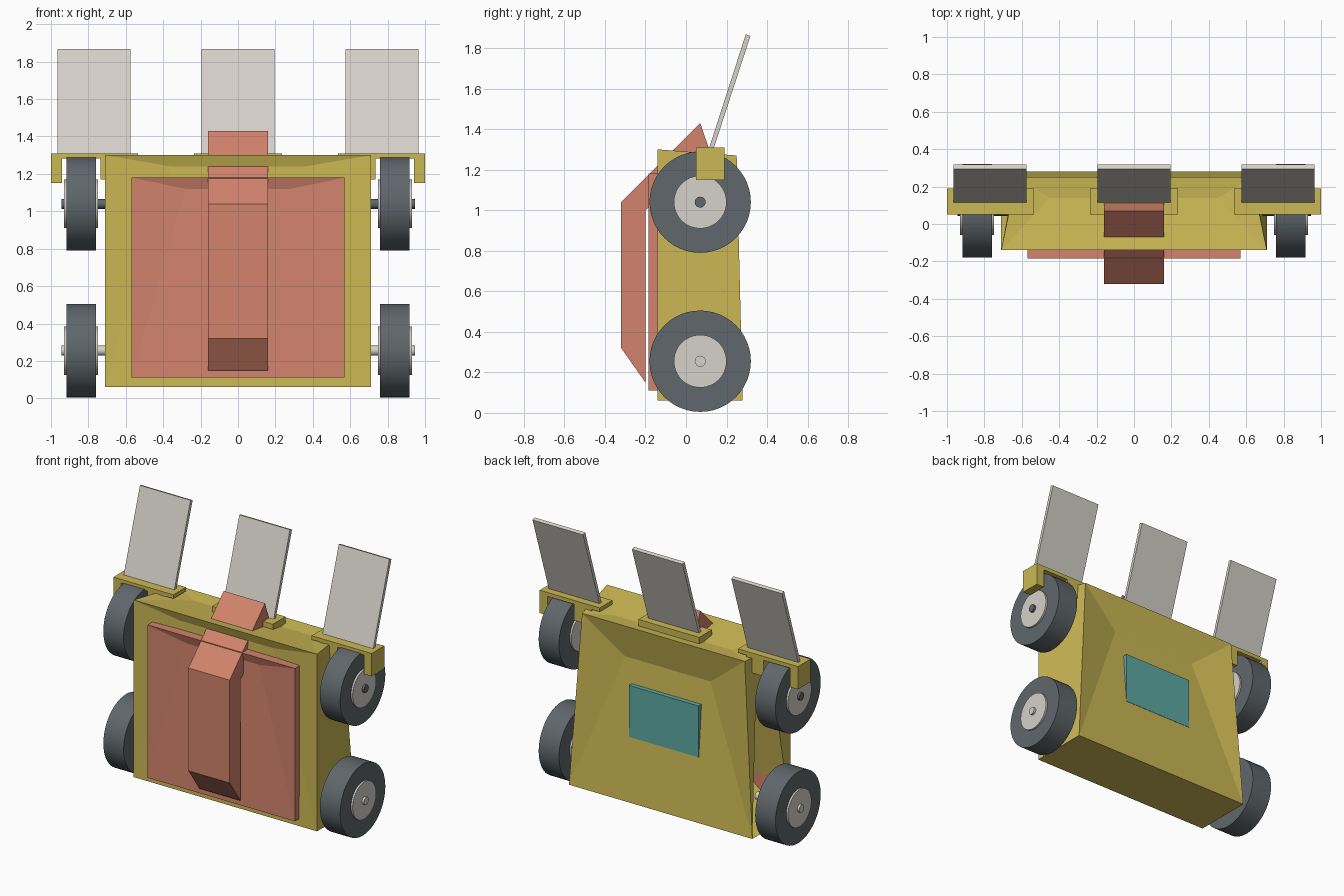
import bpy, bmesh
from math import pi, radians
from mathutils import Vector, Matrix

if "Cube" in bpy.data.objects:
    bpy.data.objects.remove(bpy.data.objects["Cube"])


def material(name, rgb):
    m = bpy.data.materials.new(name)
    m.use_nodes = True
    m.diffuse_color = (*rgb, 1)
    m.node_tree.nodes["Principled BSDF"].inputs["Base Color"].default_value = (*rgb, 1)
    return m


YELLOW = material("yellow", (0.6, 0.48, 0.09))
RED = material("salmon red", (0.65, 0.23, 0.15))
PALE = material("pale grey", (0.67, 0.64, 0.59))
DARK = material("dark grey", (0.115, 0.135, 0.145))
TEAL = material("teal", (0.11, 0.4, 0.37))


def finish(name, bm, mat, smooth=False):
    bmesh.ops.recalc_face_normals(bm, faces=bm.faces[:])
    me = bpy.data.meshes.new(name)
    bm.to_mesh(me)
    bm.free()
    me.materials.append(mat)
    ob = bpy.data.objects.new(name, me)
    bpy.context.collection.objects.link(ob)
    if smooth:
        bpy.context.view_layer.objects.active = ob
        ob.select_set(True)
        bpy.ops.object.shade_smooth_by_angle(angle=radians(35))
        ob.select_set(False)
    return ob


def block(lo, hi):
    bm = bmesh.new()
    bmesh.ops.create_cube(bm, size=1)
    lo, hi = Vector(lo), Vector(hi)
    for v in bm.verts:
        v.co = Vector([lo[i] if v.co[i] < 0 else hi[i] for i in range(3)])
    return bm


def box(name, lo, hi, mat):
    return finish(name, block(lo, hi), mat)


def dent(bm, normal, left, right):
    """Sink a face: two new inner points joined to its corners."""
    bm.normal_update()
    n = Vector(normal)
    face = max(bm.faces, key=lambda f: f.normal.dot(n) * len(f.verts))
    # split the corners into low and high pairs, along z or along y for the top
    key = (lambda v: v.co.y) if normal[2] else (lambda v: v.co.z)
    across = (lambda v: v.co.y) if normal[0] else (lambda v: v.co.x)
    order = sorted(face.verts, key=key)
    bl, br = sorted(order[:2], key=across)
    tl, tr = sorted(order[2:], key=across)
    il, ir = bm.verts.new(left), bm.verts.new(right)
    bm.faces.remove(face)
    for vs in ((bl, br, ir, il), (il, ir, tr, tl), (bl, il, tl), (br, tr, ir)):
        bm.faces.new(vs)


def cylinder(name, x0, x1, y, z, r, mat, sides=48):
    bm = bmesh.new()
    place = Matrix.Translation(((x0 + x1) / 2, y, z)) @ Matrix.Rotation(pi / 2, 4, 'Y')
    bmesh.ops.create_cone(bm, cap_ends=True, segments=sides, radius1=r, radius2=r,
                          depth=abs(x1 - x0), matrix=place)
    return finish(name, bm, mat, smooth=True)


def extrusion(name, outline, x0, x1, mat):
    """Extrude a (y, z) outline along x."""
    bm = bmesh.new()
    face = bm.faces.new([bm.verts.new((x0, y, z)) for y, z in outline])
    ext = bmesh.ops.extrude_face_region(bm, geom=[face])
    moved = [g for g in ext["geom"] if isinstance(g, bmesh.types.BMVert)]
    bmesh.ops.translate(bm, verts=moved, vec=(x1 - x0, 0, 0))
    return finish(name, bm, mat)


# Body: tapered towards the upper back, with sunken faces
bm = block((-0.71, -0.14, 0.06), (0.71, 0.28, 1.30))
for v in bm.verts:
    if v.co.z > 1 and v.co.y > 0:
        v.co = Vector((0.63 if v.co.x > 0 else -0.63, 0.25, 1.27))
dent(bm, (0, 1, 0), (-0.33, 0.2, 1.03), (0.33, 0.2, 1.03))
dent(bm, (0, -1, 0), (-0.36, -0.12, 1.24), (0.36, -0.12, 1.24))
dent(bm, (0, 0, 1), (-0.45, 0.14, 1.26), (0.45, 0.14, 1.26))
for s in (-1, 1):
    dent(bm, (s, 0, 0), (s * 0.68, 0.02, 1.1), (s * 0.66, 0.17, 1.0))
finish("body", bm, YELLOW)

# Front plate with a shallow sunken face
bm = block((-0.57, -0.185, 0.11), (0.57, -0.1, 1.18))
dent(bm, (0, -1, 0), (-0.28, -0.165, 1.12), (0.28, -0.165, 1.12))
finish("front_plate", bm, RED)

# Bent bar running up the front and over the top
extrusion("front_bar", [(-0.32, 0.32), (-0.32, 1.04), (0.07, 1.43), (0.125, 1.27),
                        (-0.2, 1.0), (-0.2, 0.15)], -0.16, 0.16, RED)

# Rear hatch
box("rear_hatch", (-0.27, 0.19, 0.5), (0.27, 0.246, 0.86), TEAL)

# Wheels, hubs and axles
for side, s in (("left", 1), ("right", -1)):
    for level, z in (("lower", 0.255), ("upper", 1.04)):
        tag = f"{level}_{side}"
        cylinder(f"{tag}_tyre", s * 0.76, s * 0.917, 0.07, z, 0.25, DARK)
        cylinder(f"{tag}_hub", s * 0.748, s * 0.93, 0.07, z, 0.13, PALE)
        cylinder(f"{tag}_axle", s * 0.6, s * 0.945, 0.07, z, 0.027,
                 DARK if level == "upper" else PALE, 16)

# Brackets over the upper wheels, and the centre one
box("centre_bracket", (-0.235, 0.05, 1.25), (0.235, 0.19, 1.31), YELLOW)
for side, s in (("left", 1), ("right", -1)):
    for part, a, b, z in (("top", 0.535, 1.0, 1.283), ("outer_arm", 0.94, 1.0, 1.15),
                          ("inner_arm", 0.6, 0.735, 1.17)):
        box(f"{side}_bracket_{part}", (min(s * a, s * b), 0.05, z),
            (max(s * a, s * b), 0.19, 1.31), YELLOW)

# Three tilted panels on the brackets
for name, x in (("left", 0.77), ("centre", 0), ("right", -0.77)):
    extrusion(f"{name}_panel", [(0.112, 1.3), (0.135, 1.3), (0.318, 1.86), (0.295, 1.868)],
              x - 0.196, x + 0.196, PALE)
